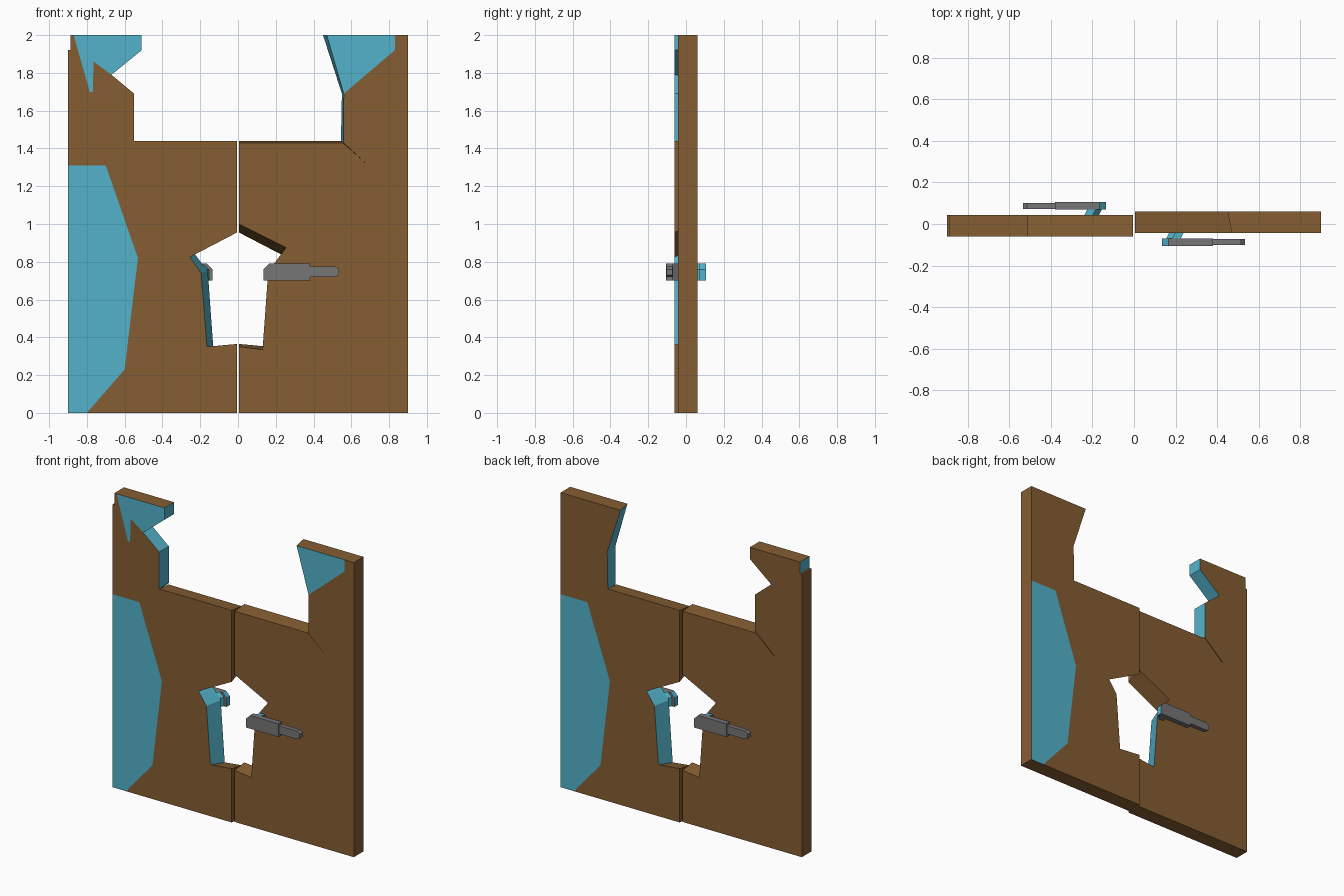
import bpy, bmesh

if "Cube" in bpy.data.objects:
    bpy.data.objects.remove(bpy.data.objects["Cube"])


def material(name, col):
    m = bpy.data.materials.new(name)
    m.diffuse_color = (*col, 1)
    m.use_nodes = True
    m.node_tree.nodes["Principled BSDF"].inputs["Base Color"].default_value = m.diffuse_color
    return m


WOOD = material("wood", (0.235, 0.11, 0.032))
TEAL = material("teal", (0.088, 0.45, 0.6))
GREY = material("metal", (0.18, 0.18, 0.18))


def build(name, a, b, mats, faces=(), sides=()):
    """Join two matching 3D outlines; faces/sides list what gets the second colour."""
    bm = bmesh.new()
    va = [bm.verts.new(p) for p in a]
    vb = [bm.verts.new(p) for p in b]
    bm.faces.new(va).material_index = int("front" in faces)
    bm.faces.new(vb[::-1]).material_index = int("back" in faces)
    n = len(a)
    for i in range(n):
        j = (i + 1) % n
        bm.faces.new((va[j], va[i], vb[i], vb[j])).material_index = int(i in sides)
    bmesh.ops.recalc_face_normals(bm, faces=bm.faces[:])
    me = bpy.data.meshes.new(name)
    bm.to_mesh(me)
    bm.free()
    for m in mats:
        me.materials.append(m)
    ob = bpy.data.objects.new(name, me)
    bpy.context.collection.objects.link(ob)


def plank(name, s, front, back, y0=-0.06, y1=0.043, mats=(WOOD, TEAL), **kw):
    """Plate in the left door's frame; s = -1 turns it half round for the right door."""
    build(name, [(s * x, s * y0, z) for x, z in front],
          [(s * x, s * y1, z) for x, z in back], mats, **kw)


E = -0.005  # meeting edge of the doors

for side, s in (("left", 1), ("right", -1)):
    # outer strip with a teal outside face
    plank(side + "_outer_strip", s,
          [(-.9, 0), (-.8, 0), (-.6, .23), (-.53, .82), (-.7, 1.31), (-.9, 1.31)],
          [(-.9, 0), (-.79, 0), (-.62, .2), (-.53, .87), (-.69, 1.31), (-.9, 1.31)],
          faces=("front",))
    # bottom board
    plank(side + "_bottom_board", s,
          [(-.8, 0), (E, 0), (E, .365), (-.165, .35), (-.6, .23)],
          [(-.79, 0), (E, 0), (E, .35), (-.13, .335), (-.62, .2)])
    # board beside the central hole
    plank(side + "_middle_board", s,
          [(-.6, .23), (-.165, .35), (-.195, .74), (-.255, .825), (-.53, .82)],
          [(-.62, .2), (-.13, .335), (-.16, .75), (-.255, .875), (-.53, .87)],
          sides=(1, 2))
    # board above the hole
    plank(side + "_upper_board", s,
          [(-.53, .82), (-.255, .825), (E, .955), (E, 1.44), (-.55, 1.44), (-.7, 1.31)],
          [(-.53, .87), (-.255, .875), (E, 1.0), (E, 1.43), (-.555, 1.43), (-.69, 1.31)])

    # handle grip, thick part then slim tip
    grip = [(-.135, .70), (-.135, .76), (-.165, .79), (-.38, .79), (-.38, .70)]
    plank(side + "_handle_grip", s, grip, grip, .07, .106, mats=(GREY, TEAL), sides=(0, 1))
    tip = [(-.38, .72), (-.38, .775), (-.515, .775), (-.535, .76), (-.535, .73), (-.515, .72)]
    plank(side + "_handle_tip", s, tip, tip, .072, .102, mats=(GREY,))
    # slanted handle bracket
    near = [(-.215, .70), (-.175, .70), (-.175, .76), (-.205, .79), (-.245, .79)]
    far = [(x + .038, z) for x, z in near]
    plank(side + "_handle_bracket", s, near, far, .03, .105, mats=(GREY, TEAL), sides=(1, 2, 3))

# left door top, broken, with its teal patch
brown = [(-.9, 1.31), (-.7, 1.31), (-.55, 1.44), (-.55, 1.69), (-.67, 1.79), (-.765, 1.86),
         (-.768, 1.7), (-.785, 1.7), (-.87, 2), (-.887, 2), (-.887, 1.92), (-.9, 1.92)]
plank("left_top_post", 1, brown, brown, sides=(2, 3, 9))
patch = [(-.87, 2), (-.785, 1.7), (-.768, 1.7), (-.765, 1.86), (-.67, 1.79), (-.51, 1.92), (-.51, 2)]
plank("left_top_patch", 1, patch, patch, faces=("front",), sides=(4, 5))

# right door top with its teal patch
plank("right_top_post", -1,
      [(-.9, 1.31), (-.7, 1.31), (-.545, 1.44), (-.55, 1.69), (-.83, 1.92), (-.83, 2), (-.9, 2)],
      [(-.9, 1.31), (-.69, 1.31), (-.558, 1.43), (-.56, 1.69), (-.83, 1.92), (-.83, 2), (-.9, 2)],
      sides=(2,))
plank("right_top_patch", -1,
      [(-.83, 2), (-.83, 1.92), (-.55, 1.69), (-.45, 2)],
      [(-.83, 2), (-.83, 1.92), (-.56, 1.69), (-.47, 2)],
      faces=("back",), sides=(2,))
